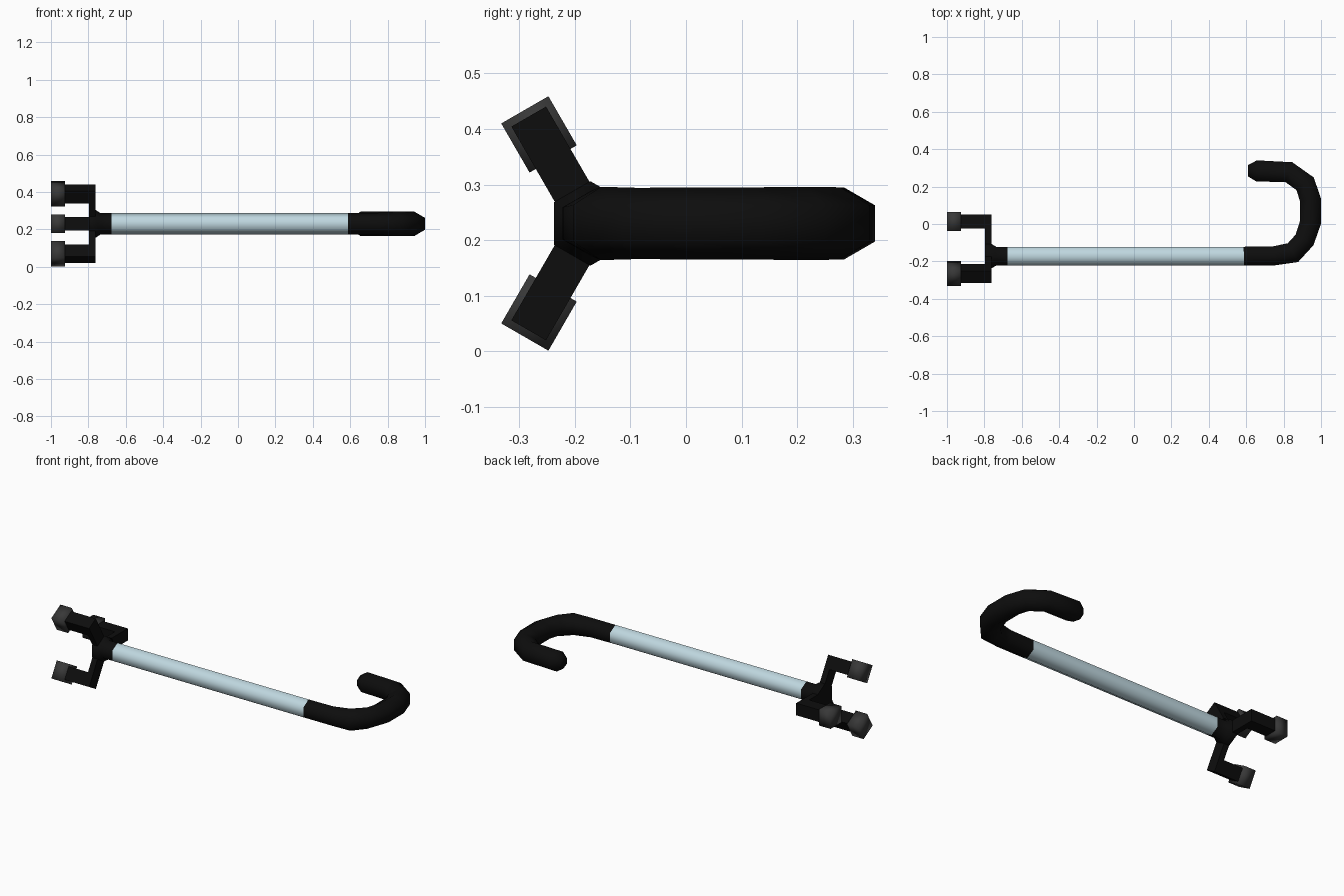
import bpy, bmesh
from math import sin, cos, pi, radians
from mathutils import Vector, Matrix

cube = bpy.data.objects.get("Cube")
if cube:
    bpy.data.objects.remove(cube, do_unlink=True)

AXIS = Vector((0, -0.172, 0.23))   # line the shaft runs along


def material(name, rgb):
    m = bpy.data.materials.new(name)
    m.use_nodes = True
    m.diffuse_color = (*rgb, 1)
    m.node_tree.nodes["Principled BSDF"].inputs["Base Color"].default_value = (*rgb, 1)
    return m


black = material("black rubber", (0.004, 0.004, 0.004))
grey = material("dark grey rubber", (0.04, 0.04, 0.04))
metal = material("pale blue metal", (0.52, 0.68, 0.74))


def finish(bm, name, mat, smooth_angle):
    bmesh.ops.recalc_face_normals(bm, faces=bm.faces)
    mesh = bpy.data.meshes.new(name)
    bm.to_mesh(mesh)
    bm.free()
    mesh.materials.append(mat)
    ob = bpy.data.objects.new(name, mesh)
    bpy.context.collection.objects.link(ob)
    bpy.ops.object.select_all(action='DESELECT')
    ob.select_set(True)
    bpy.context.view_layer.objects.active = ob
    bpy.ops.object.shade_smooth_by_angle(angle=radians(smooth_angle))
    return ob


def hex_tube(name, stations, mat):
    """Six-sided tube through (x, y, radius) stations, corners at top and bottom."""
    bm = bmesh.new()
    points = [Vector((x, y, AXIS.z)) for x, y, r in stations]
    rings = []
    for i, p in enumerate(points):
        before = (p - points[i - 1]).normalized() if i else Vector()
        after = (points[i + 1] - p).normalized() if i + 1 < len(points) else Vector()
        along = (before + after).normalized()
        side = Vector((-along.y, along.x, 0))
        r = stations[i][2]
        rings.append([bm.verts.new(p + side * r * sin(k * pi / 3) + Vector((0, 0, r * cos(k * pi / 3))))
                      for k in range(6)])
    for a, b in zip(rings, rings[1:]):
        for k in range(6):
            bm.faces.new((a[k], a[k - 1], b[k - 1], b[k]))
    bm.faces.new(rings[0])
    bm.faces.new(rings[-1])
    return finish(bm, name, mat, 65)


def spoke(name, profile, width, angle, mat, smooth_angle):
    """Extrude an (x, distance from axis) profile sideways and turn it about the shaft."""
    bm = bmesh.new()
    face = bm.faces.new([bm.verts.new((x, r, -width / 2)) for x, r in profile])
    new = bmesh.ops.extrude_face_region(bm, geom=[face])["geom"]
    bmesh.ops.translate(bm, vec=(0, 0, width),
                        verts=[v for v in new if isinstance(v, bmesh.types.BMVert)])
    bm.transform(Matrix.Translation(AXIS) @ Matrix.Rotation(radians(angle), 4, 'X'))
    return finish(bm, name, mat, smooth_angle)


# Shaft and the hub that flares out to meet the arms
y = AXIS.y
hex_tube("shaft", [(-0.675, y, 0.058), (0.587, y, 0.058)], metal)
hex_tube("hub", [(-0.797, y, 0.076), (-0.763, y, 0.076), (-0.737, y, 0.058), (-0.675, y, 0.058)], black)

# Hooked handle with a tapered tip
hex_tube("handle", [
    (0.587, y, 0.058), (0.75, -0.17, 0.059), (0.85, -0.153, 0.066), (0.912, -0.085, 0.064),
    (0.943, 0.007, 0.065), (0.943, 0.13, 0.065), (0.915, 0.215, 0.066), (0.828, 0.277, 0.065),
    (0.655, 0.284, 0.065), (0.61, 0.285, 0.035)], black)

# Three bent legs, each with a rubber foot
LEG = [(-0.763, 0.06), (-0.763, 0.222), (-0.93, 0.222), (-0.93, 0.147), (-0.797, 0.147), (-0.797, 0.06)]
FOOT = [(-0.925, 0.134), (-0.925, 0.236), (-1, 0.236), (-1, 0.134)]
for label, angle in (("back", 0), ("upper", 120), ("lower", 240)):
    spoke(label + "_leg", LEG, 0.072, angle, black, 30)
    spoke(label + "_foot", FOOT, 0.098, angle, grey, 100)
